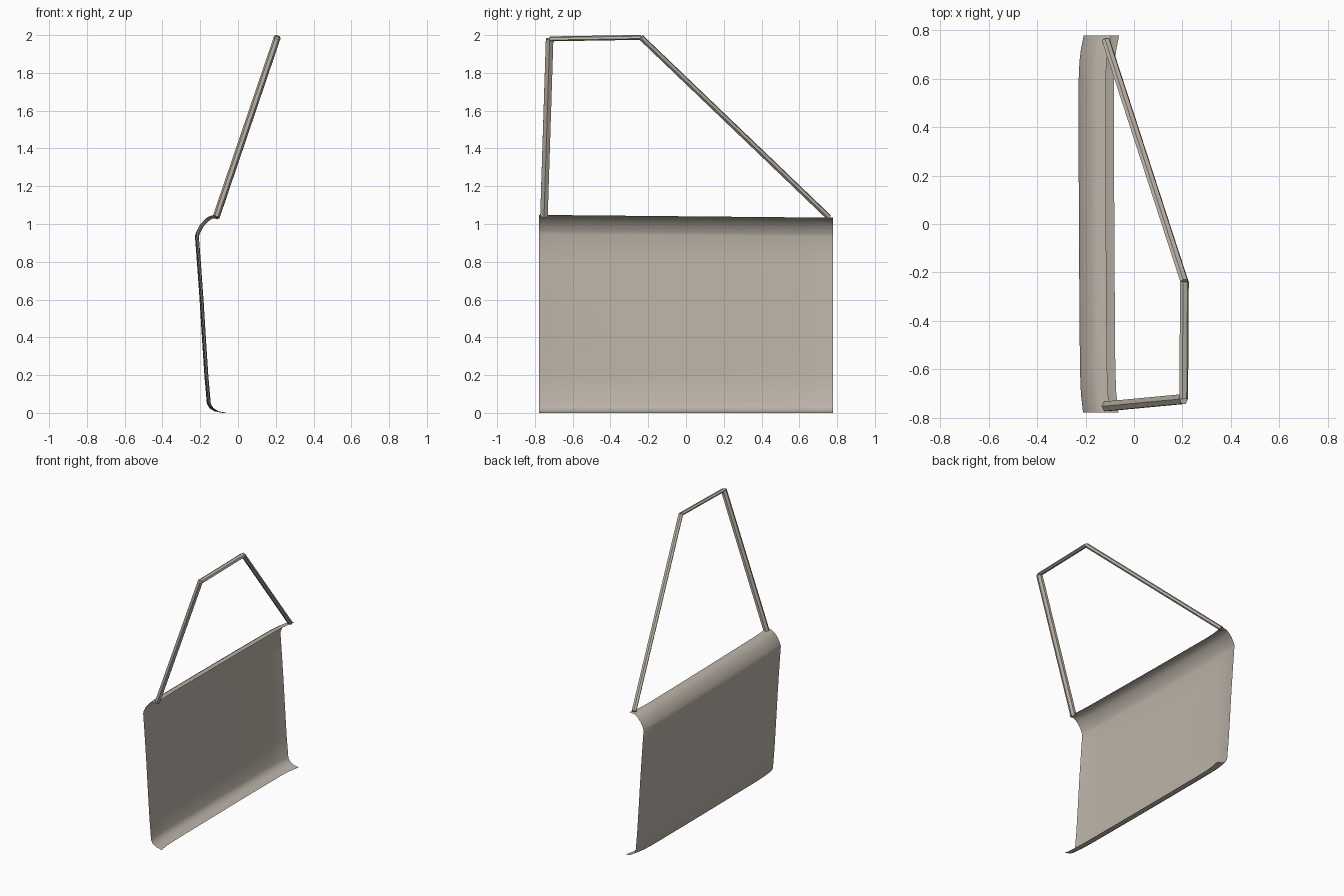
import bpy
import math
from mathutils import Vector

cube = bpy.data.objects.get("Cube")
if cube:
    bpy.data.objects.remove(cube, do_unlink=True)


def material(name, rgb):
    mat = bpy.data.materials.new(name)
    mat.use_nodes = True
    mat.diffuse_color = (*rgb, 1)
    mat.node_tree.nodes["Principled BSDF"].inputs["Base Color"].default_value = (*rgb, 1)
    return mat


beige = material("warm grey", (0.50, 0.45, 0.39))


def add_object(name, verts, faces, smooth_angle=None):
    mesh = bpy.data.meshes.new(name)
    mesh.from_pydata(verts, [], faces)
    mesh.materials.append(beige)
    obj = bpy.data.objects.new(name, mesh)
    bpy.context.collection.objects.link(obj)
    if smooth_angle:
        bpy.ops.object.select_all(action="DESELECT")
        obj.select_set(True)
        bpy.context.view_layer.objects.active = obj
        bpy.ops.object.shade_smooth_by_angle(angle=math.radians(smooth_angle))
    return obj


# Door skin: an open curved profile swept front to back, drawn in at both ends
PROFILE = [(-0.082, 0.0), (-0.125, 0.009), (-0.152, 0.026), (-0.165, 0.05),
           (-0.178, 0.2), (-0.190, 0.386), (-0.203, 0.6), (-0.217, 0.8),
           (-0.228, 0.945), (-0.222, 0.965), (-0.205, 0.998), (-0.180, 1.028),
           (-0.155, 1.044), (-0.116, 1.048)]
STATIONS = [(-0.778, 0.018), (-0.70, 0.009), (-0.6, 0.005), (-0.2, 0.002),
            (0.2, 0.0), (0.6, 0.0), (0.67, 0.003), (0.72, 0.009), (0.778, 0.021)]


def door_skin():
    n = len(PROFILE)
    verts = [(x + shift, y, z * (1 - 0.009 * (y + 0.778)))
             for y, shift in STATIONS for x, z in PROFILE]
    faces = [(i * n + j, i * n + j + 1, (i + 1) * n + j + 1, (i + 1) * n + j)
             for i in range(len(STATIONS) - 1) for j in range(n - 1)]
    add_object("door_skin", verts, faces, 50)


# Window frame: three six-sided bars lying in one leaning plane
PLANE_NORMAL = Vector((0.945, 0, -0.325))


def frame_bar(name, start, end, width, depth, sides=6):
    start, end = Vector(start), Vector(end)
    axis = (end - start).normalized()
    across = axis.cross(PLANE_NORMAL).normalized()
    through = across.cross(axis)
    ring = []
    for k in range(sides):
        a = math.tau * k / sides
        ring.append(through * (math.cos(a) * depth / 2) + across * (math.sin(a) * width / 2))
    verts = [p + r for p in (start, end) for r in ring]
    faces = [(k, (k + 1) % sides, sides + (k + 1) % sides, sides + k) for k in range(sides)]
    faces += [tuple(reversed(range(sides))), tuple(range(sides, 2 * sides))]
    add_object(name, verts, faces)


FRONT_FOOT = (-0.115, -0.752, 1.04)
FRONT_TOP = (0.205, -0.722, 1.98)
REAR_TOP = (0.208, -0.238, 1.988)
REAR_FOOT = (-0.115, 0.756, 1.036)

door_skin()
frame_bar("front_window_post", FRONT_FOOT, FRONT_TOP, 0.046, 0.036)
frame_bar("top_window_rail", FRONT_TOP, REAR_TOP, 0.024, 0.038)
frame_bar("rear_window_post", REAR_TOP, REAR_FOOT, 0.03, 0.036)
